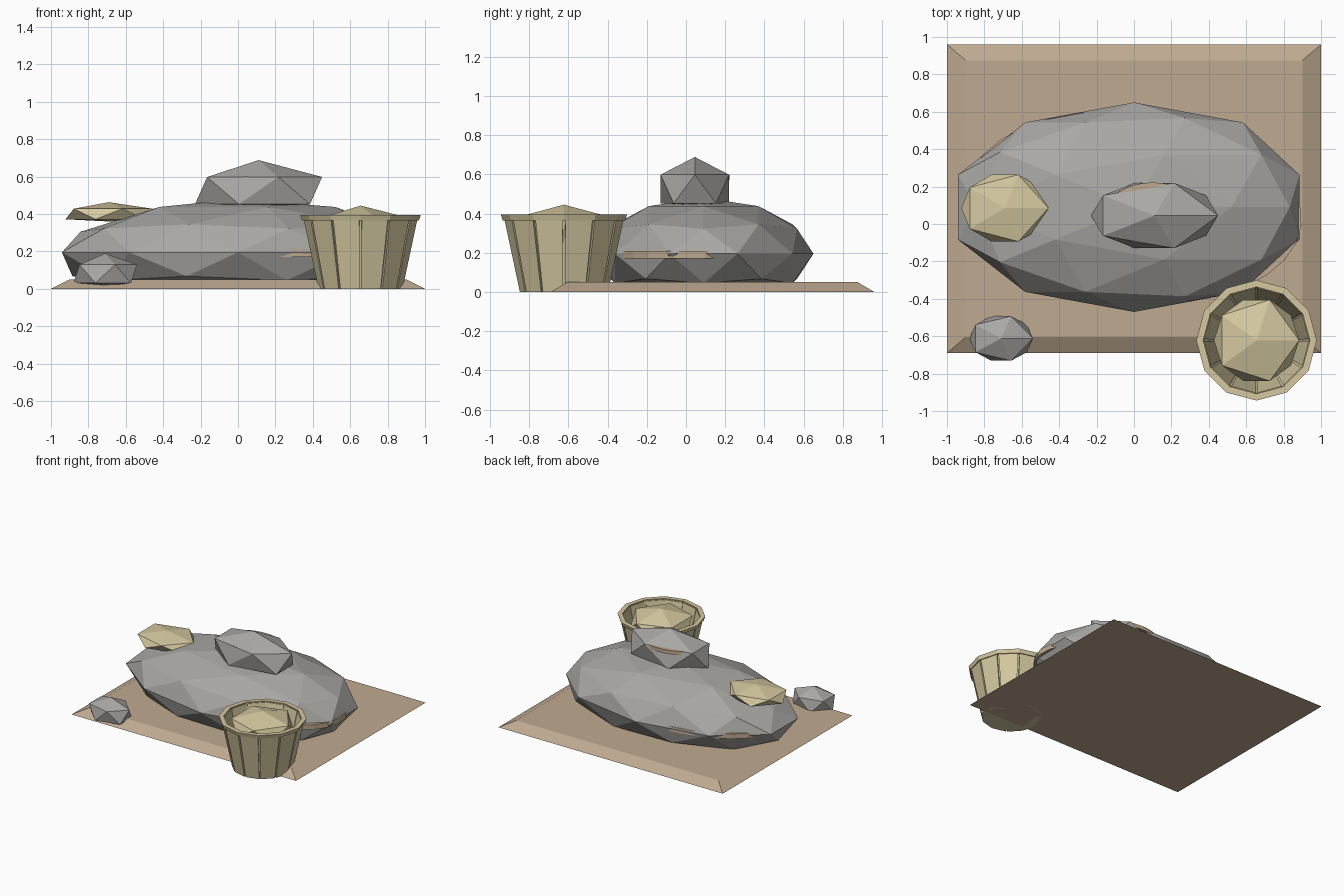
import bpy, bmesh, math
from mathutils import Matrix, Vector

cube = bpy.data.objects.get("Cube")
if cube:
    bpy.data.objects.remove(cube, do_unlink=True)


def material(name, rgb):
    m = bpy.data.materials.new(name)
    m.use_nodes = True
    m.diffuse_color = (*rgb, 1)
    m.node_tree.nodes["Principled BSDF"].inputs["Base Color"].default_value = (*rgb, 1)
    return m


GREY = material("stone_grey", (0.40, 0.39, 0.375))
TAN = material("sandy_tan", (0.52, 0.40, 0.28))
STRAW = material("pale_straw", (0.66, 0.58, 0.35))


def finish(name, bm, mat):
    bmesh.ops.recalc_face_normals(bm, faces=bm.faces)
    mesh = bpy.data.meshes.new(name)
    bm.to_mesh(mesh)
    bm.free()
    mesh.materials.append(mat)
    obj = bpy.data.objects.new(name, mesh)
    bpy.context.collection.objects.link(obj)
    return obj


def boulder(name, mat, center, radii, floor, detail=1, shape=None):
    """Faceted stone whose underside is flattened at the floor height."""
    bm = bmesh.new()
    bmesh.ops.create_icosphere(bm, subdivisions=detail, radius=1)
    for v in bm.verts:
        v.co = Vector(c + r * k for c, r, k in zip(center, radii, v.co))
        if shape:
            shape(v.co)
        v.co.z = max(v.co.z, floor)
    return finish(name, bm, mat)


def stratum(name, center, rx, ry, thick, turn):
    """Thin oval layer that shows where it pokes out of a stone."""
    bm = bmesh.new()
    bmesh.ops.create_cone(bm, cap_ends=True, segments=32, radius1=1, radius2=1, depth=thick)
    m = Matrix.Translation(center) @ Matrix.Rotation(math.radians(turn), 4, "Z")
    bm.transform(m @ Matrix.Diagonal((rx, ry, 1, 1)))
    return finish(name, bm, TAN)


SIDES = 12
BUCKET = Vector((0.655, -0.622, 0))


def polar(r, angle, z):
    return BUCKET + Vector((r * math.cos(angle), r * math.sin(angle), z))


def bucket_ring(name, profile):
    """Closed profile of (radius, height) swept round the bucket axis."""
    bm = bmesh.new()
    rings = [[bm.verts.new(polar(r, math.tau * i / SIDES, z)) for r, z in profile]
             for i in range(SIDES)]
    n = len(profile)
    for i in range(SIDES):
        a, b = rings[i], rings[(i + 1) % SIDES]
        for j in range(n):
            k = (j + 1) % n
            bm.faces.new((a[j], b[j], b[k], a[k]))
    return finish(name, bm, STRAW)


# Ground slab with sloping edges
bm = bmesh.new()
bmesh.ops.create_cube(bm, size=2)
for v in bm.verts:
    top = v.co.z > 0
    v.co = Vector((v.co.x * (0.9 if top else 1.0),
                   0.135 + v.co.y * (0.74 if top else 0.825),
                   0.05 if top else 0))
finish("ground_slab", bm, TAN)


# Large boulder, a little blunter at each end
def blunt_ends(co):
    if co.x > 0.8:
        co.x *= 0.94
    if co.x < -0.8 and co.z > 0.25:
        co.z -= 0.04


boulder("large_boulder", GREY, (0, 0.09, 0.195), (0.99, 0.56, 0.285), 0.01, 2, blunt_ends)
stratum("large_boulder_layer", (0, 0.09, 0.19), 0.90, 0.51, 0.04, -6)

# Smaller stones
boulder("top_stone", GREY, (0.11, 0.045, 0.525), (0.38, 0.205, 0.163), 0.44)
stratum("top_stone_layer", (0.10, 0.06, 0.585), 0.25, 0.162, 0.03, 0)
boulder("straw_stone", STRAW, (-0.69, 0.085, 0.40), (0.26, 0.21, 0.063), 0.36)
boulder("small_stone", GREY, (-0.71, -0.612, 0.08), (0.19, 0.14, 0.11), 0.015)

# Bucket staves with narrow gaps between them
bm = bmesh.new()
gap = math.radians(1.3)
for i in range(SIDES):
    ends = (math.tau * i / SIDES + gap, math.tau * (i + 1) / SIDES - gap)
    corners = [(0.225, 0), (0.307, 0.385), (0.28, 0.385), (0.198, 0)]
    a, b = [[bm.verts.new(polar(r, e, z)) for r, z in corners] for e in ends]
    bm.faces.new(a)
    bm.faces.new(b[::-1])
    for j in range(4):
        k = (j + 1) % 4
        bm.faces.new((a[j], b[j], b[k], a[k]))
finish("bucket_staves", bm, STRAW)

# Bucket lining, rim and floor
bucket_ring("bucket_lining", [(0.212, 0), (0.293, 0.38), (0.285, 0.38), (0.204, 0)])
bucket_ring("bucket_rim", [(0.29, 0.365), (0.312, 0.365), (0.322, 0.395), (0.285, 0.395)])
bm = bmesh.new()
bmesh.ops.create_circle(bm, cap_ends=True, segments=SIDES, radius=0.21,
                        matrix=Matrix.Translation(BUCKET + Vector((0, 0, 0.005))))
bmesh.ops.solidify(bm, geom=bm.faces[:], thickness=0.015)
for v in bm.verts:
    v.co.z = max(v.co.z, 0)
finish("bucket_floor", bm, STRAW)

# Heaped bucket contents
boulder("bucket_contents", STRAW, (BUCKET.x, BUCKET.y, 0.34), (0.255, 0.255, 0.105), 0.02)
